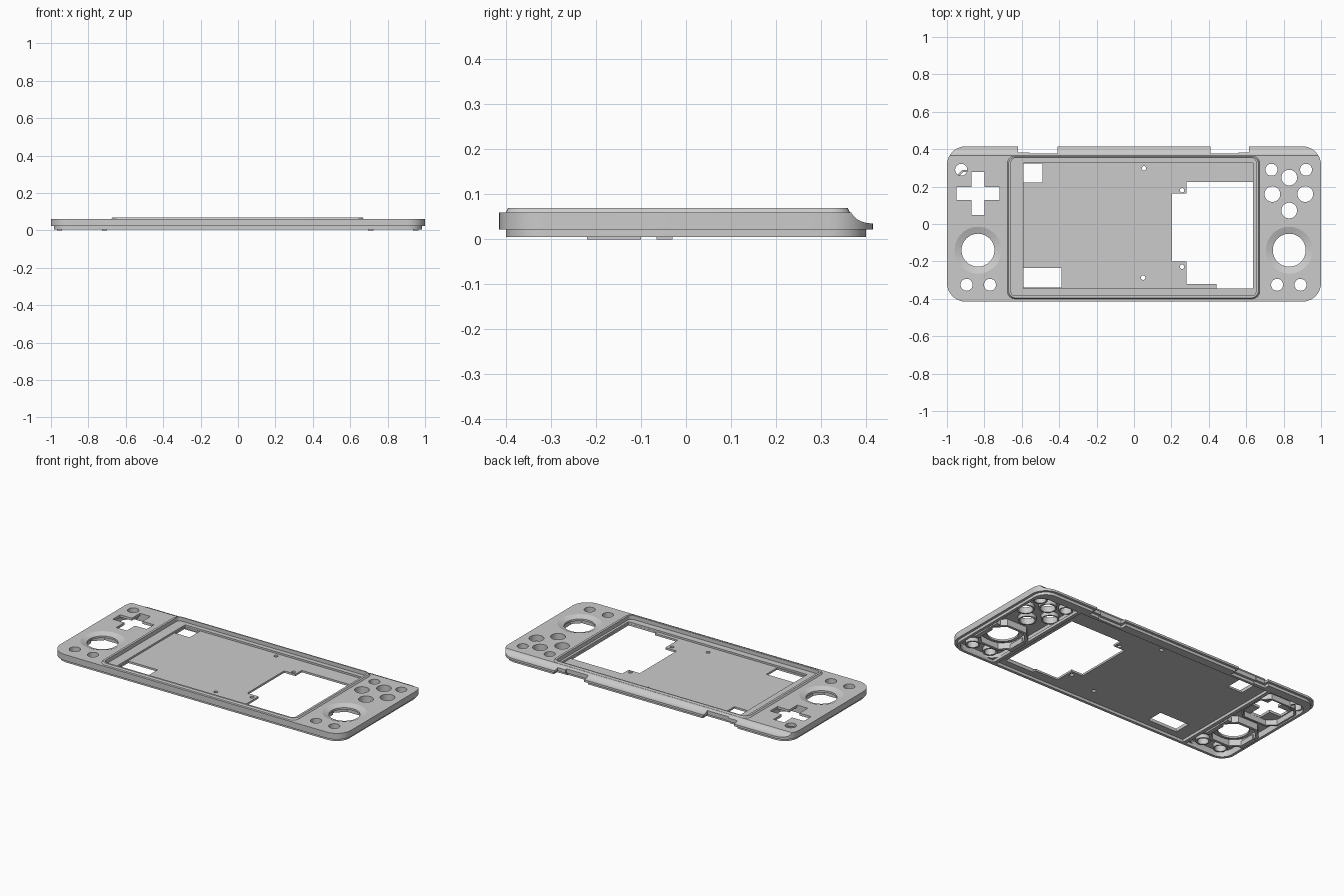
import bpy, bmesh, math

if "Cube" in bpy.data.objects:
    bpy.data.objects.remove(bpy.data.objects["Cube"])

grey = bpy.data.materials.new("shell grey")
grey.diffuse_color = (0.6, 0.6, 0.6, 1)
grey.use_nodes = True
grey.node_tree.nodes["Principled BSDF"].inputs["Base Color"].default_value = grey.diffuse_color


def finish(ob):
    ob.data.materials.clear()
    ob.data.materials.append(grey)
    bpy.ops.object.select_all(action='DESELECT')
    ob.select_set(True)
    bpy.context.view_layer.objects.active = ob
    bpy.ops.object.shade_smooth_by_angle(angle=math.radians(25))


def slab(name, z0, z1, loops):
    """Flat plate from closed outlines; inner outlines become holes."""
    cu = bpy.data.curves.new(name, 'CURVE')
    cu.dimensions, cu.fill_mode, cu.extrude = '2D', 'BOTH', (z1 - z0) / 2
    for pts in loops:
        sp = cu.splines.new('POLY')
        sp.points.add(len(pts) - 1)
        for p, (x, y) in zip(sp.points, pts):
            p.co = (x, y, 0, 1)
        sp.use_cyclic_u = True
    ob = bpy.data.objects.new(name, cu)
    bpy.context.collection.objects.link(ob)
    bpy.ops.object.select_all(action='DESELECT')
    ob.select_set(True)
    bpy.context.view_layer.objects.active = ob
    bpy.ops.object.convert(target='MESH')
    ob = bpy.context.view_layer.objects.active
    bm = bmesh.new()
    bm.from_mesh(ob.data)
    bmesh.ops.remove_doubles(bm, verts=bm.verts, dist=1e-5)
    bmesh.ops.translate(bm, verts=bm.verts, vec=(0, 0, (z0 + z1) / 2))
    bmesh.ops.recalc_face_normals(bm, faces=bm.faces)
    bm.to_mesh(ob.data)
    bm.free()
    finish(ob)
    return ob


def arc(cx, cy, r, a0, a1, n):
    return [(cx + r * math.cos(math.radians(a0 + (a1 - a0) * i / n)),
             cy + r * math.sin(math.radians(a0 + (a1 - a0) * i / n))) for i in range(n + 1)]


def circle(x, y, r, n=32):
    return arc(x, y, r, 0, 360, n)[:-1]


def rect(x0, y0, x1, y1):
    return [(x0, y0), (x1, y0), (x1, y1), (x0, y1)]


def rounded(x0, y0, x1, y1, r, n=8):
    return (arc(x0 + r, y0 + r, r, 180, 270, n) + arc(x1 - r, y0 + r, r, 270, 360, n)
            + arc(x1 - r, y1 - r, r, 0, 90, n) + arc(x0 + r, y1 - r, r, 90, 180, n))


def body_outline(d=0.0):
    """Rounded body with two shoulder notches in the back edge, inset by d."""
    x, y0, y1, r, ny = 1 - d, -0.415 + d, 0.415 - d, 0.1 - d, 0.376 - d
    return (arc(-x + r, y0 + r, r, 180, 270, 10) + arc(x - r, y0 + r, r, 270, 360, 10)
            + arc(x - r, y1 - r, r, 0, 90, 10)
            + [(0.615 + d, y1), (0.615 + d, ny + 0.006), (0.56, ny + 0.006), (0.56, ny),
               (0.41 - d, ny), (0.41 - d, y1), (-0.41 + d, y1), (-0.41 + d, ny),
               (-0.56, ny), (-0.56, ny + 0.006), (-0.62 - d, ny + 0.006), (-0.62 - d, y1)]
            + arc(-x + r, y1 - r, r, 90, 180, 10))


def cross(x, y, a, w):
    return [(x + px, y + py) for px, py in
            [(-a, -w), (-w, -w), (-w, -a), (w, -a), (w, -w), (a, -w),
             (a, w), (w, w), (w, a), (-w, a), (-w, w), (-a, w)]]


# Control positions
sticks = [(-0.834, -0.14), (0.83, -0.14)]
small = [(-0.924, 0.29), (-0.895, -0.325), (-0.77, -0.325),
         (0.92, 0.29), (0.735, 0.29), (0.765, -0.325), (0.89, -0.325)]
large = [(0.83, 0.248), (0.74, 0.16), (0.916, 0.16), (0.83, 0.072)]
buttons = [(x, y, 0.032) for x, y in small] + [(x, y, 0.042) for x, y in large]
dpad = (-0.834, 0.163)

# Front plate with control holes and glass recess
holes = [circle(x, y, r) for x, y, r in buttons]
holes += [circle(x, y, 0.125, 48) for x, y in sticks]
holes += [cross(*dpad, 0.116, 0.036), rounded(-0.657, -0.385, 0.652, 0.354, 0.025)]
plate = slab("front_plate", 0.045, 0.06, [body_outline()] + holes)

# Side walls, screen ledge and screen floor
pods = [rounded(-0.97, -0.385, -0.69, 0.358, 0.07), rounded(0.69, -0.385, 0.97, 0.358, 0.07)]
opening = rounded(-0.592, -0.345, 0.637, 0.326, 0.004, 2)
ledge = slab("screen_ledge_and_walls", 0.034, 0.045, [body_outline()] + pods + [opening])
cutout = [(0.204, -0.2), (0.282, -0.2), (0.282, -0.322), (0.44, -0.322), (0.44, -0.344),
          (0.636, -0.344), (0.636, 0.224), (0.282, 0.224), (0.282, 0.162), (0.204, 0.162)]
pins = [(0.053, 0.298), (0.257, 0.18), (0.257, -0.229), (0.049, -0.287)]
floor = slab("screen_floor", 0.022, 0.034, [body_outline()] + pods + [
    cutout, rect(-0.59, 0.222, -0.488, 0.324), rect(-0.59, -0.34, -0.388, -0.235)]
    + [circle(x, y, 0.012, 16) for x, y in pins])

# Concave slope along the back edge
prof = [(0.365, 0.062), (0.372, 0.052), (0.38, 0.0445), (0.39, 0.0395), (0.402, 0.0362),
        (0.42, 0.0345), (0.46, 0.0345), (0.46, 0.1), (0.365, 0.1)]
bm = bmesh.new()
face = bm.faces.new([bm.verts.new((-1.1, y, z)) for y, z in prof])
ext = bmesh.ops.extrude_face_region(bm, geom=[face])
bmesh.ops.translate(bm, vec=(2.2, 0, 0), verts=[v for v in ext["geom"] if isinstance(v, bmesh.types.BMVert)])
bmesh.ops.recalc_face_normals(bm, faces=bm.faces)
me = bpy.data.meshes.new("back_slope_cutter")
bm.to_mesh(me)
bm.free()
cutter = bpy.data.objects.new("back_slope_cutter", me)
bpy.context.collection.objects.link(cutter)
for ob in (plate, ledge):
    mod = ob.modifiers.new("back_slope", 'BOOLEAN')
    mod.operation, mod.solver, mod.object = 'DIFFERENCE', 'EXACT', cutter
    bpy.context.view_layer.objects.active = ob
    bpy.ops.object.modifier_apply(modifier=mod.name)
bpy.data.objects.remove(cutter)

# Raised bezel rim around the glass
bezel = slab("screen_bezel", 0.06, 0.07, [rounded(-0.677, -0.4, 0.672, 0.364, 0.04),
                                           rounded(-0.657, -0.385, 0.652, 0.354, 0.025)])
bm = bmesh.new()
bm.from_mesh(bezel.data)
for v in bm.verts:  # slope the outer edge inward at the top
    outer = v.co.x < -0.66 or v.co.x > 0.655 or v.co.y < -0.388 or v.co.y > 0.357
    if v.co.z > 0.065 and outer:
        v.co.x -= math.copysign(0.006, v.co.x)
        v.co.y -= math.copysign(0.005, v.co.y)
bm.to_mesh(bezel.data)
bm.free()

# Locating lip under the walls
slab("locating_lip", 0.005, 0.022, [body_outline(0.015), rounded(-0.968, -0.383, 0.968, 0.346, 0.07)])

# Stick dishes: sloped ring around each stick hole, with a short collar
for (x, y), side in zip(sticks, ("left", "right")):
    prof = [(0.125, 0.06), (0.088, 0.047), (0.088, 0.035), (0.1, 0.035), (0.125, 0.045)]
    bm = bmesh.new()
    rings = [[bm.verts.new((px, py, z)) for px, py in circle(x, y, r, 48)] for r, z in prof]
    for k in range(5):
        a, b = rings[k], rings[(k + 1) % 5]
        for i in range(48):
            j = (i + 1) % 48
            bm.faces.new((a[i], a[j], b[j], b[i]))
    bmesh.ops.recalc_face_normals(bm, faces=bm.faces)
    me = bpy.data.meshes.new(side + "_stick_dish")
    bm.to_mesh(me)
    bm.free()
    ob = bpy.data.objects.new(side + "_stick_dish", me)
    bpy.context.collection.objects.link(ob)
    finish(ob)
    # Eight-sided rib and feet under the stick
    slab(side + "_stick_rib", 0.005, 0.045, [rounded(x - 0.128, y - 0.125, x + 0.128, y + 0.125, 0.06, 1),
                                            rounded(x - 0.112, y - 0.109, x + 0.112, y + 0.109, 0.053, 1)])
    for i, (dx, y0, y1) in enumerate([(-0.12, -0.22, -0.1), (0.12, -0.22, -0.1), (0.12, -0.065, -0.03)]):
        slab(f"{side}_stick_foot_{i}", 0, 0.03, [rect(x + dx - 0.014, y0, x + dx + 0.014, y1)])

# Ribs dividing the control pods from the screen
for s, side in ((-1, "left"), (1, "right")):
    a, b = sorted((s * 0.695, s * 0.673))
    slab(side + "_divider_rib", 0.005, 0.022, [rect(a, -0.384, b, 0.347)])

# Guide frame under the directional pad and collars under the buttons
slab("pad_frame", 0.012, 0.045, [rounded(dpad[0] - 0.133, 0.035, dpad[0] + 0.133, 0.29, 0.05, 1),
                                 cross(*dpad, 0.122, 0.044)][:1]
     + [rounded(dpad[0] - 0.122, 0.046, dpad[0] + 0.122, 0.279, 0.045, 1)])
for i, (x, y, r) in enumerate(buttons):
    slab(f"button_collar_{i}", 0.022, 0.045, [circle(x, y, r + 0.009), circle(x, y, r)])
